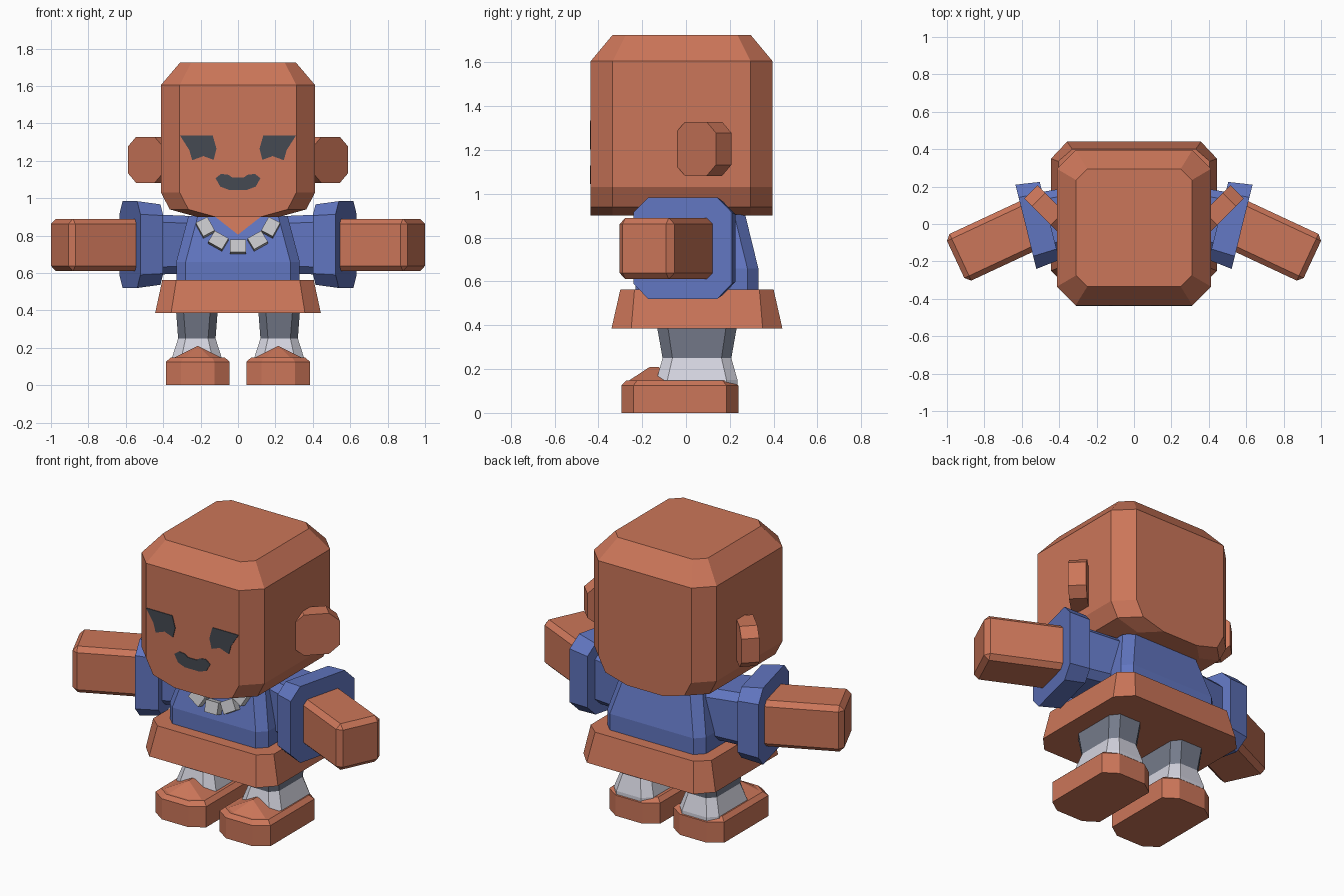
import bpy, bmesh, math
from mathutils import Matrix, Vector

if "Cube" in bpy.data.objects:
    bpy.data.objects.remove(bpy.data.objects["Cube"], do_unlink=True)


def material(name, rgb):
    m = bpy.data.materials.new(name)
    m.use_nodes = True
    m.diffuse_color = (*rgb, 1)
    m.node_tree.nodes["Principled BSDF"].inputs["Base Color"].default_value = (*rgb, 1)
    return m


SKIN = material("terracotta", (0.60, 0.18, 0.10))
BLUE = material("shirt blue", (0.12, 0.18, 0.53))
SLATE = material("slate grey", (0.18, 0.20, 0.26))
PALE = material("pale grey", (0.66, 0.66, 0.74))
SILVER = material("silver", (0.56, 0.56, 0.58))
DARK = material("charcoal", (0.06, 0.068, 0.085))


def finish(bm, name, *mats, matrix=None, mirror=False, rule=None):
    """Turn a bmesh into a flat-shaded object, optionally placed and mirrored."""
    if matrix:
        bm.transform(matrix)
    if mirror:
        bm.transform(Matrix.Scale(-1, 4, (1, 0, 0)))
    bmesh.ops.recalc_face_normals(bm, faces=bm.faces)
    if rule:
        for f in bm.faces:
            f.material_index = rule(f.calc_center_median())
    me = bpy.data.meshes.new(name)
    bm.to_mesh(me)
    bm.free()
    for m in mats:
        me.materials.append(m)
    ob = bpy.data.objects.new(name, me)
    bpy.context.scene.collection.objects.link(ob)
    return ob


def octagon(hx, hy, cx, cy):
    """Rectangle of half size hx, hy with corners cut by cx, cy."""
    quarter = [(hx, hy - cy), (hx - cx, hy)]
    pts = []
    for sx, sy in ((1, 1), (-1, 1), (-1, -1), (1, -1)):
        part = quarter if sx * sy > 0 else quarter[::-1]
        pts += [(sx * x, sy * y) for x, y in part]
    return pts


def loft(rings, x0=0, y0=0):
    """Closed skin through octagon rings given as (z, hx, hy, cut_x, cut_y)."""
    bm = bmesh.new()
    loops = [[bm.verts.new((x0 + x, y0 + y, r[0])) for x, y in octagon(*r[1:])] for r in rings]
    for a, b in zip(loops, loops[1:]):
        for i in range(8):
            j = (i + 1) % 8
            bm.faces.new((a[i], a[j], b[j], b[i]))
    bm.faces.new(loops[0])
    bm.faces.new(loops[-1])
    return bm


def plate(points, y, depth, lean=None):
    """Thin prism facing the front; lean(z) shifts it along y."""
    bm = bmesh.new()
    f = bm.faces.new([bm.verts.new((x, y + (lean(z) if lean else 0), z)) for x, z in points])
    ext = bmesh.ops.extrude_face_region(bm, geom=[f])["geom"]
    bmesh.ops.translate(bm, vec=(0, depth, 0), verts=[v for v in ext if isinstance(v, bmesh.types.BMVert)])
    return bm


def box(size, bevel=0):
    bm = bmesh.new()
    bmesh.ops.create_cube(bm, size=1)
    bmesh.ops.scale(bm, vec=size, verts=bm.verts)
    if bevel:
        bmesh.ops.bevel(bm, geom=bm.edges[:], offset=bevel, segments=1, affect='EDGES')
    return bm


def frame(origin, angle):
    """Local z points outward at the angle, local x across it, local y up."""
    a = Vector((math.cos(angle), math.sin(angle), 0))
    n = Vector((-math.sin(angle), math.cos(angle), 0))
    m = Matrix((n, Vector((0, 0, 1)), a)).transposed().to_4x4()
    m.translation = origin
    return m


# Head, narrowing across x at the jaw and chamfered at the crown
finish(loft([(0.90, 0.22, 0.415, 0.10, 0.10),
             (0.94, 0.365, 0.415, 0.10, 0.10),
             (1.03, 0.412, 0.415, 0.10, 0.10),
             (1.605, 0.412, 0.415, 0.10, 0.10),
             (1.725, 0.31, 0.315, 0.06, 0.06)], y0=-0.02), "head", SKIN)

# Face plates
eye = [(0.31, 1.335), (0.135, 1.335), (0.115, 1.265), (0.13, 1.205),
       (0.185, 1.225), (0.245, 1.203), (0.26, 1.257)]
half_mouth = [(0.03, 1.11), (0.05, 1.125), (0.09, 1.13), (0.12, 1.107),
              (0.095, 1.062), (0.05, 1.045)]
mouth = half_mouth + [(-x, z) for x, z in reversed(half_mouth)]
finish(plate(mouth, -0.439, 0.008), "mouth", DARK)

# Torso
finish(loft([(0.53, 0.33, 0.28, 0.05, 0.05),
             (0.66, 0.33, 0.28, 0.05, 0.05),
             (0.905, 0.265, 0.22, 0.05, 0.05)], y0=0.05), "shirt_body", BLUE)


def front_y(z):
    return -0.23 + max(0, z - 0.66) * 0.06 / 0.245


# Open collar and necklace following the sloping chest
finish(plate([(-0.125, 0.903), (0.125, 0.903), (0, 0.805)], -0.005, 0.009, front_y), "collar_skin", SKIN)
for i, (x, z, tilt) in enumerate([(-0.175, 0.84, -62), (-0.105, 0.768, -30), (0, 0.737, 0),
                                  (0.105, 0.768, 30), (0.175, 0.84, 62)]):
    place = (Matrix.Translation((x, front_y(z) - 0.01, z)) @ Matrix.Rotation(math.radians(-14), 4, 'X')
             @ Matrix.Rotation(math.radians(-tilt), 4, 'Y'))
    finish(box((0.085, 0.07, 0.07)), f"necklace_bead_{i + 1}", SILVER, matrix=place)

# Skirt
finish(loft([(0.385, 0.443, 0.39, 0.085, 0.09),
             (0.562, 0.405, 0.35, 0.075, 0.065)], y0=0.05), "skirt", SKIN)

# Paired parts
for side, flip in (("left", False), ("right", True)):
    finish(plate(eye, -0.439, 0.008), f"{side}_eye", DARK, mirror=flip)

    # Ear: octagonal disc turned outward
    ear = loft([(-0.05, 0.13, 0.123, 0.06, 0.05), (0.05, 0.13, 0.123, 0.06, 0.05)])
    finish(ear, f"{side}_ear", SKIN, matrix=frame((0.46, 0.08, 1.205), math.radians(-45)), mirror=flip)

    # Sleeve with a wide cuff
    sleeve = loft([(-0.38, 0.14, 0.15, 0.04, 0.04),
                   (-0.13, 0.16, 0.16, 0.04, 0.04),
                   (-0.13, 0.215, 0.215, 0.06, 0.06),
                   (0.0, 0.232, 0.232, 0.07, 0.07)])
    finish(sleeve, f"{side}_sleeve", BLUE, matrix=frame((0.578, -0.015, 0.752), math.radians(-14)), mirror=flip)

    # Arm: bevelled box, swung forward
    arm = box((0.275, 0.28, 0.50), 0.028)
    finish(arm, f"{side}_arm", SKIN, matrix=frame((0.727, -0.084, 0.75), math.radians(-25)), mirror=flip)

    # Leg with a pale sock flaring into the shoe
    leg = loft([(0.10, 0.135, 0.185, 0.05, 0.05),
                (0.15, 0.132, 0.185, 0.05, 0.05),
                (0.25, 0.10, 0.157, 0.04, 0.045),
                (0.42, 0.113, 0.187, 0.04, 0.05)], x0=0.22, y0=0.05)
    finish(leg, f"{side}_leg", SLATE, PALE, mirror=flip, rule=lambda c: 1 if c.z < 0.25 else 0)

    # Shoe sole block
    shoe = loft([(0.0, 0.17, 0.267, 0.08, 0.055),
                 (0.125, 0.17, 0.267, 0.08, 0.055),
                 (0.148, 0.145, 0.245, 0.07, 0.05)], x0=0.215, y0=-0.028)
    finish(shoe, f"{side}_shoe", SKIN, mirror=flip)

    # Peaked toe cap over the front of the shoe
    toe = bmesh.new()
    for p in [(0.09, -0.295, 0.125), (0.17, -0.24, 0.125), (0.17, -0.05, 0.125)]:
        for s in (1, -1):
            toe.verts.new((0.215 + s * p[0], p[1], p[2]))
    for y in (-0.165, -0.125):
        toe.verts.new((0.215, y, 0.21))
    bmesh.ops.convex_hull(toe, input=toe.verts[:])
    finish(toe, f"{side}_toe_cap", SKIN, mirror=flip)
